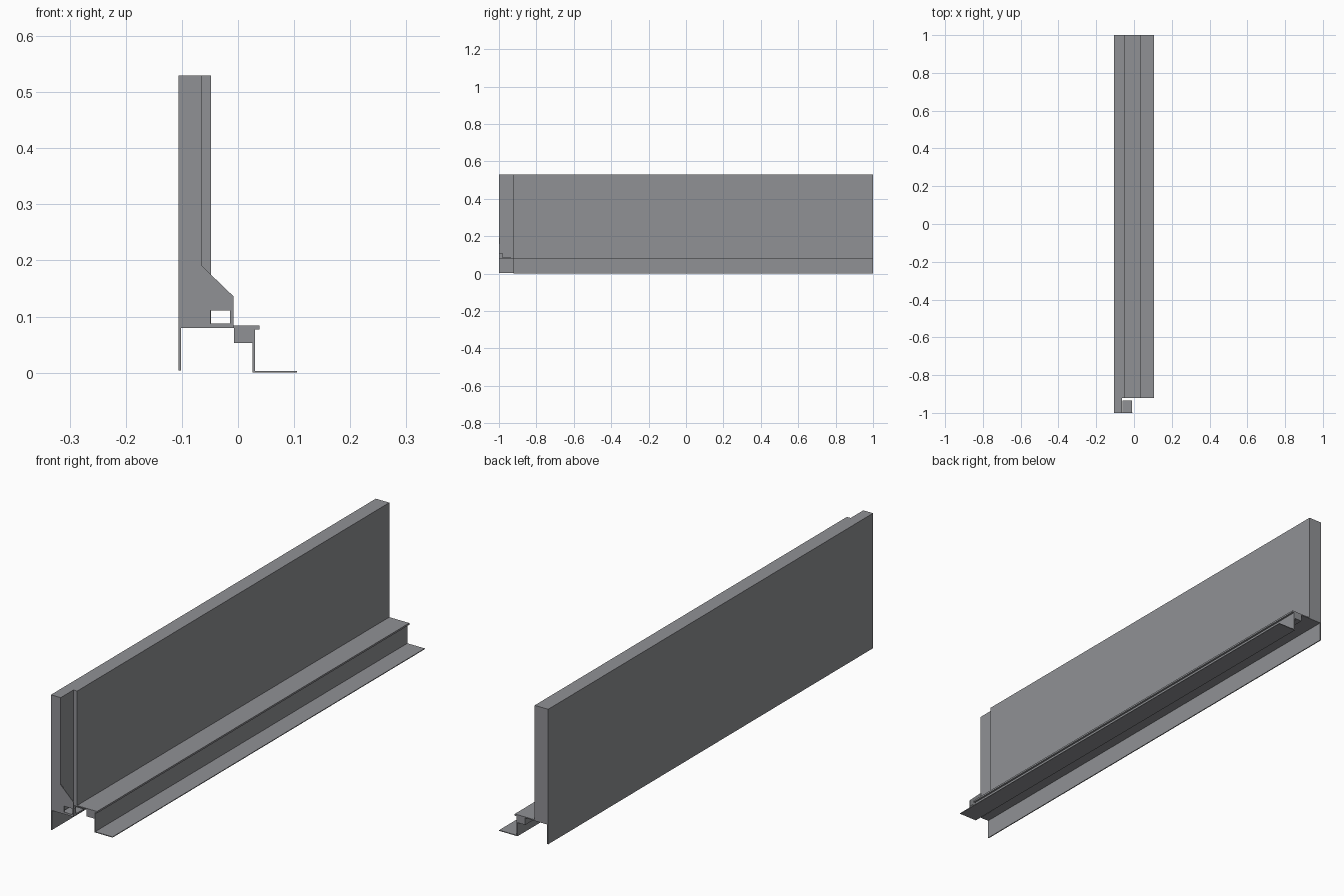
import bpy, bmesh

if "Cube" in bpy.data.objects:
    bpy.data.objects.remove(bpy.data.objects["Cube"])

# Dark grey metal
steel = bpy.data.materials.new("dark_grey")
steel.diffuse_color = (0.28, 0.285, 0.30, 1)
steel.use_nodes = True
steel.node_tree.nodes["Principled BSDF"].inputs["Base Color"].default_value = steel.diffuse_color


def extrude_profile(name, pts, y0, y1):
    """Extrude a closed (x, z) outline along y."""
    bm = bmesh.new()
    face = bm.faces.new([bm.verts.new((x, y0, z)) for x, z in pts])
    geom = bmesh.ops.extrude_face_region(bm, geom=[face])["geom"]
    verts = [g for g in geom if isinstance(g, bmesh.types.BMVert)]
    bmesh.ops.translate(bm, verts=verts, vec=(0, y1 - y0, 0))
    bmesh.ops.recalc_face_normals(bm, faces=bm.faces)
    mesh = bpy.data.meshes.new(name)
    bm.to_mesh(mesh)
    bm.free()
    mesh.materials.append(steel)
    obj = bpy.data.objects.new(name, mesh)
    bpy.context.collection.objects.link(obj)
    return obj


def box(name, x0, x1, y0, y1, z0, z1):
    return extrude_profile(name, [(x0, z0), (x1, z0), (x1, z1), (x0, z1)], y0, y1)


END = -0.922  # where the panel and rail stop and the end bracket begins

# Main panel with its rear skin hanging below
extrude_profile("panel", [(-0.102, 0.08), (-0.048, 0.08),
                          (-0.048, 0.53), (-0.102, 0.53)], END, 1)
box("rear_skin", -0.106, -0.102, -1, 1, 0.004, 0.53)

# Narrower end post
box("end_post", -0.102, -0.064, -0.997, END, 0.08, 0.53)

# Gusset plate closing the end, with a window cut through it
plate = extrude_profile("end_gusset", [
    (-0.106, 0.08), (-0.008, 0.08), (-0.008, 0.136),
    (-0.064, 0.19), (-0.064, 0.53), (-0.106, 0.53)], -1, -0.997)
cutter = box("window_cutter", -0.049, -0.014, -1.05, -0.95, 0.088, 0.111)
cutter.hide_render = True
cutter.hide_viewport = True
cut = plate.modifiers.new("window", 'BOOLEAN')
cut.operation = 'DIFFERENCE'
cut.object = cutter
cut.solver = 'EXACT'

# Tab bent inward from the gusset
box("tab", -0.060, -0.010, -0.997, -0.935, 0.08, 0.086)
box("tab_side", -0.013, -0.010, -0.997, -0.982, 0.08, 0.111)

# Shelf with front lip, in front of the panel
extrude_profile("shelf", [(-0.064, 0.08), (0.030, 0.08), (0.030, 0.077),
                          (0.038, 0.077), (0.038, 0.084), (-0.064, 0.084)], END, 1)

# Support block under the shelf
box("support_block", -0.007, 0.026, END, 1, 0.053, 0.08)

# Angle leg with foot
extrude_profile("angle_foot", [(0.026, 0), (0.105, 0), (0.105, 0.003),
                               (0.030, 0.003), (0.030, 0.08), (0.026, 0.08)], END, 1)
